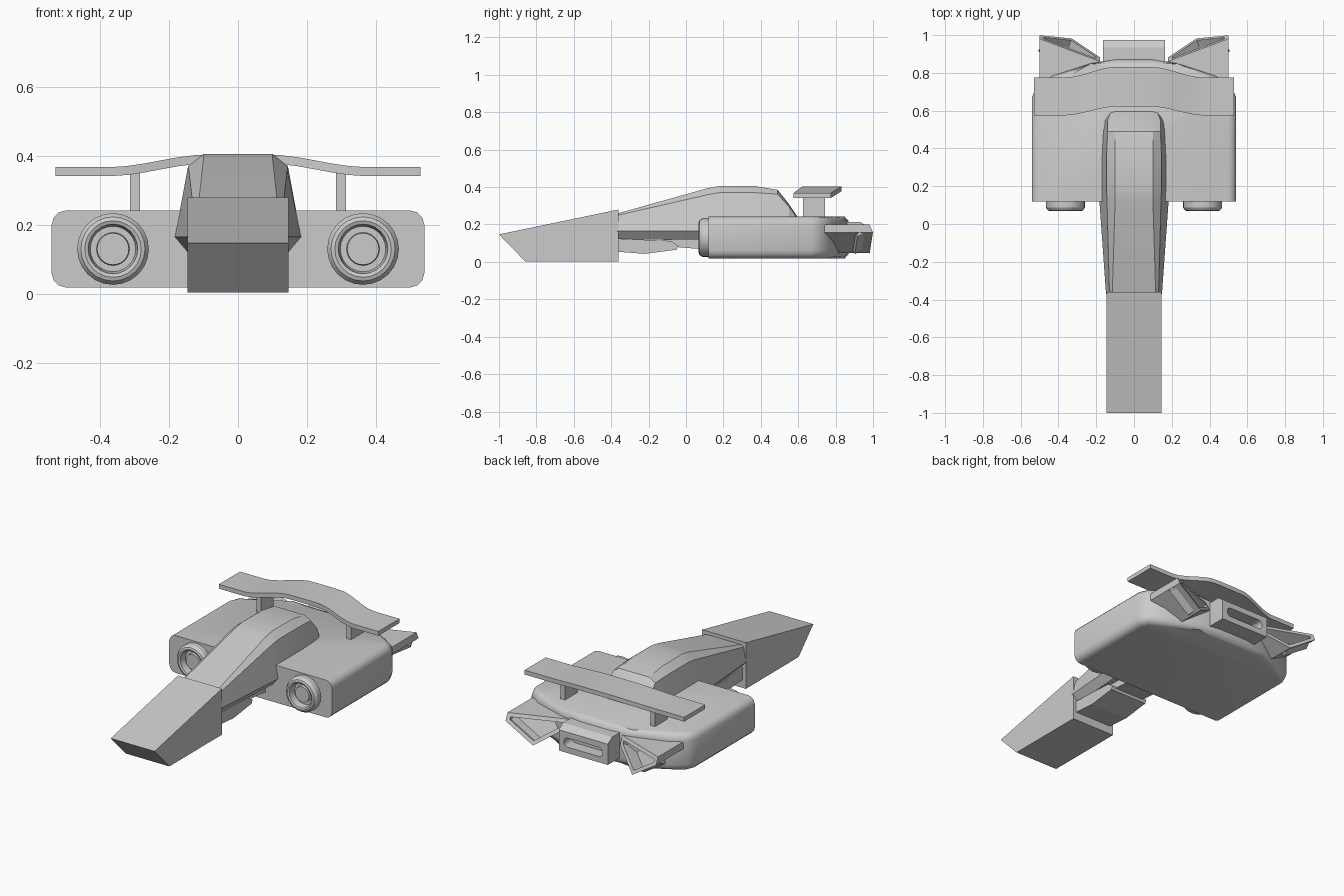
import bpy, bmesh, math
from mathutils import Vector

if "Cube" in bpy.data.objects:
    bpy.data.objects.remove(bpy.data.objects["Cube"])


def finish(bm, name, smooth=None):
    bmesh.ops.recalc_face_normals(bm, faces=bm.faces)
    me = bpy.data.meshes.new(name)
    bm.to_mesh(me)
    bm.free()
    ob = bpy.data.objects.new(name, me)
    bpy.context.collection.objects.link(ob)
    if smooth:
        bpy.ops.object.select_all(action='DESELECT')
        ob.select_set(True)
        bpy.context.view_layer.objects.active = ob
        bpy.ops.object.shade_smooth_by_angle(angle=math.radians(smooth))
    return ob


def loft(rings, closed_ends=True):
    """Skin a list of equal-length closed rings; returns the bmesh and vertex rings."""
    bm = bmesh.new()
    vs = [[bm.verts.new(p) for p in r] for r in rings]
    n = len(vs[0])
    for a, b in zip(vs, vs[1:]):
        for i in range(n):
            j = (i + 1) % n
            bm.faces.new((a[i], a[j], b[j], b[i]))
    if closed_ends:
        bm.faces.new(vs[0])
        bm.faces.new(vs[-1])
    return bm, vs


def side_prism(profile, x0, x1):
    """Extrude a (y, z) profile across x."""
    return loft([[(x, y, z) for y, z in profile] for x in (x0, x1)])[0]


def recess(bm, face, rim, depth):
    """Sink an opening into a face, leaving a rim."""
    bmesh.ops.recalc_face_normals(bm, faces=bm.faces)
    normal = face.normal.copy()
    bmesh.ops.inset_region(bm, faces=[face], thickness=rim, use_even_offset=True)
    res = bmesh.ops.extrude_face_region(bm, geom=[face])
    verts = [v for v in res['geom'] if isinstance(v, bmesh.types.BMVert)]
    bmesh.ops.delete(bm, geom=[face], context='FACES_ONLY')
    bmesh.ops.translate(bm, verts=verts, vec=-normal * depth)
    return verts


# Wedge nose
finish(side_prism([(-1, .147), (-.36, .28), (-.36, .003), (-.86, .003)], -.146, .146), "nose")

# Cockpit fuselage: y, top z, ridge x, shoulder x, shoulder z, outer x
sections = [(-.37, .258, .115, .13, .248, .148), (.12, .395, .10, .143, .36, .183),
            (.18, .406, .10, .145, .37, .183), (.37, .405, .10, .145, .37, .182),
            (.49, .385, .10, .14, .362, .176), (.55, .31, .10, .14, .295, .17),
            (.60, .235, .10, .12, .225, .14)]
rings = []
for y, zt, xr, xs, zs, xo in sections:
    half = [(xr, zt), (xs, zs), (xo, .165), (xo - .038, .12)]
    rings.append([(x, y, z) for x, z in half] + [(-x, y, z) for x, z in reversed(half)])
finish(loft(rings)[0], "cockpit_fuselage", 20)

# Keel pod behind the nose and its link to the hull
bm = side_prism([(-.38, .055), (-.22, .043), (-.05, .065), (-.04, .085), (-.08, .112), (-.38, .125)], -.125, .125)
finish(bm, "keel_pod")
finish(side_prism([(-.12, .085), (.16, .062), (.16, .14), (-.12, .14)], -.10, .10), "keel_link")

# Wide engine hull: plan outline with rounded long edges
half = [(.541, .12), (.541, .67), (.515, .73), (.43, .785), (.23, .85), (.1, .873)]
outline = half + [(-x, y) for x, y in reversed(half)]
bm, vs = loft([[(x, y, z) for x, y in outline] for z in (.018, .242)])
rim = [e for e in bm.edges if abs(e.verts[0].co.z - e.verts[1].co.z) < .01
       and max(v.co.y for v in e.verts) > .13]
bmesh.ops.bevel(bm, geom=rim, offset=.042, segments=3, profile=.5, affect='EDGES')
finish(bm, "engine_hull", 40)

# Rear wing: gull curve across x, raised and swept back at the centre
stations = [-.53, -.36, -.32, -.27, -.22, -.17, -.12, -.06, 0]
stations += [-x for x in reversed(stations[:-1])]
rings = []
for x in stations:
    t = min(1, max(0, (.37 - abs(x)) / .28))
    t = t * t * (3 - 2 * t)
    y, z = .575 + .047 * t, .342 + .036 * t
    rings.append([(x, y, z), (x, y + .2 + .01 * t, z), (x, y + .2 + .01 * t, z + .026), (x, y, z + .026)])
finish(loft(rings)[0], "rear_wing", 30)

# Central exhaust with a stadium slot
bm = side_prism([(.82, .06), (.975, .06), (.975, .185), (.935, .212), (.82, .212)], -.163, .163)
back = max(bm.faces, key=lambda f: f.calc_center_median().y)
deep = recess(bm, back, .035, .07)
corners = [e for v in deep for e in v.link_edges
           if abs(e.verts[0].co.y - e.verts[1].co.y) > .05]
bmesh.ops.bevel(bm, geom=corners, offset=.025, segments=4, profile=.5, affect='EDGES')
finish(bm, "center_exhaust", 30)

for s, side in ((1, "right"), (-1, "left")):
    # Wing strut
    finish(side_prism([(.625, .22), (.743, .22), (.743, .36), (.625, .36)], s * .284, s * .314), side + "_wing_strut")

    # Round intake, revolved around y: (y, radius)
    prof = [(.14, .104), (.088, .104), (.072, .093), (.068, .082), (.072, .072),
            (.112, .066), (.112, .048), (.09, .046)]
    n = 24
    rings = [[(s * .363 + r * math.cos(2 * math.pi * i / n), y, .13 + r * math.sin(2 * math.pi * i / n))
              for i in range(n)] for y, r in prof]
    finish(loft(rings)[0], side + "_intake", 30)

    # Angled flared exhaust with a V-shaped underside
    shape = [(.5, .2), (.5, .157), (.33, .048), (.18, .15), (.18, .2)]
    front = [(s * x, .72 + (z - .157) * .6 if x > .4 else .78, z) for x, z in shape]
    rear = [(s * x, .917 + .375 * (x - .33) + .43 * (.2 - z), z) for x, z in shape]
    bm, vs = loft([front, rear])
    cap = next(f for f in bm.faces if set(f.verts) == set(vs[1]))
    recess(bm, cap, .022, .08)
    finish(bm, side + "_exhaust")
